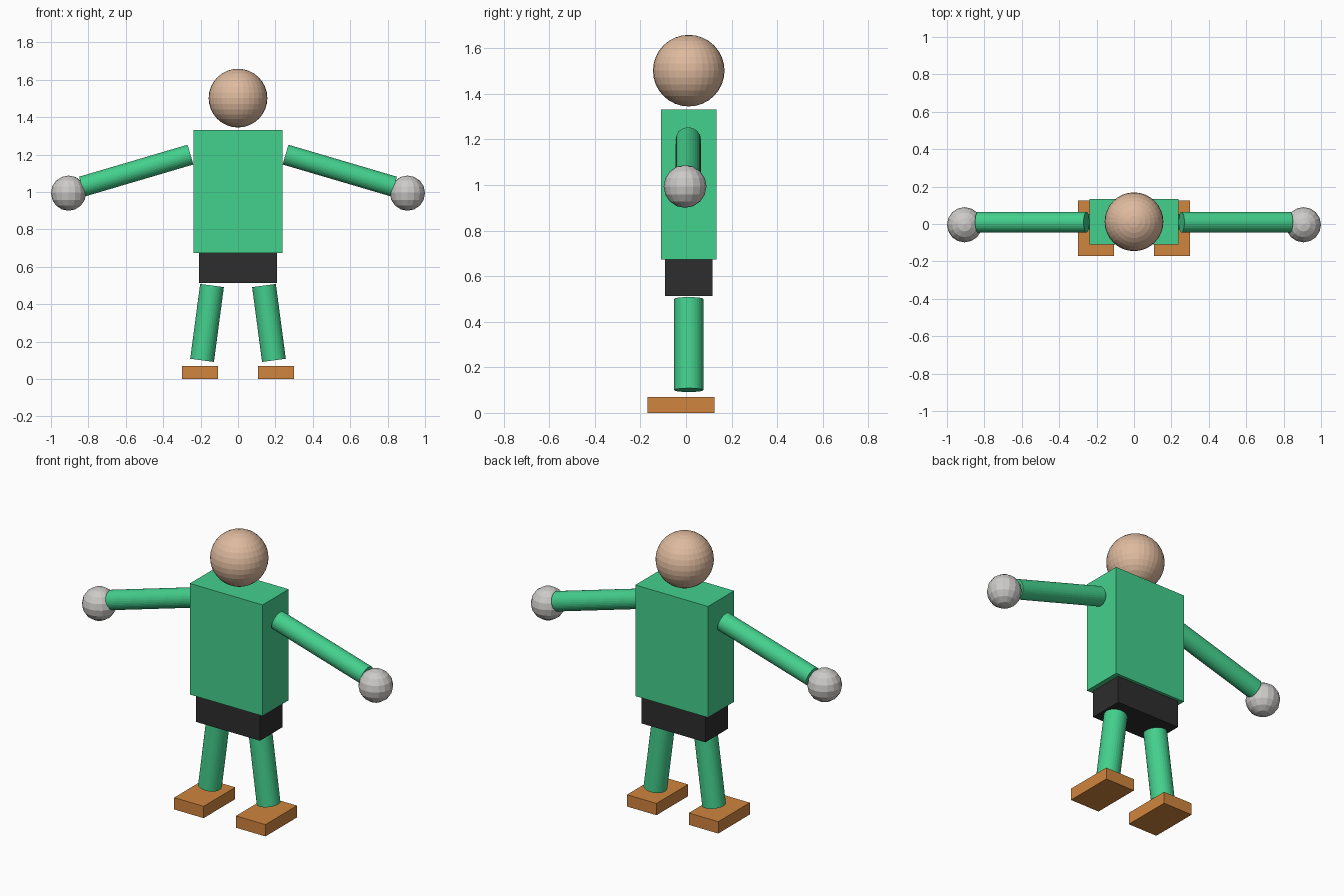
import bpy
from mathutils import Vector

cube = bpy.data.objects.get("Cube")
if cube:
    bpy.data.objects.remove(cube, do_unlink=True)


def material(name, rgb):
    """Flat material from display colour in 0-255, converted to linear."""
    col = [((c / 255 + 0.055) / 1.055) ** 2.4 for c in rgb] + [1.0]
    mat = bpy.data.materials.new(name)
    mat.use_nodes = True
    mat.diffuse_color = col
    mat.node_tree.nodes["Principled BSDF"].inputs["Base Color"].default_value = col
    return mat


green = material("green cloth", (68, 208, 141))
skin = material("tan skin", (222, 186, 158))
grey = material("light grey", (205, 203, 200))
black = material("charcoal", (45, 45, 45))
orange = material("orange leather", (208, 133, 62))


def finish(name, mat):
    obj = bpy.context.object
    obj.name = name
    obj.data.materials.append(mat)
    return obj


def box(name, low, high, mat):
    low, high = Vector(low), Vector(high)
    bpy.ops.mesh.primitive_cube_add(size=1, location=(low + high) / 2)
    bpy.context.object.scale = high - low
    return finish(name, mat)


def ball(name, center, radius, segments, mat):
    bpy.ops.mesh.primitive_uv_sphere_add(segments=segments, ring_count=segments // 2,
                                         radius=radius, location=center)
    return finish(name, mat)


def limb(name, start, end, radius, mat):
    start, end = Vector(start), Vector(end)
    axis = end - start
    bpy.ops.mesh.primitive_cylinder_add(vertices=32, radius=radius, depth=axis.length,
                                        location=(start + end) / 2)
    bpy.context.object.rotation_euler = axis.to_track_quat('Z', 'Y').to_euler()
    return finish(name, mat)


# Head and body
MID = 0.012
ball("head", (0, MID, 1.502), 0.157, 32, skin)
box("torso", (-0.238, -0.11, 0.674), (0.238, 0.134, 1.332), green)
box("shorts", (-0.209, -0.093, 0.513), (0.209, 0.117, 0.674), black)

# Arms, hands, legs and shoes on both sides
for side, s in (("left", 1), ("right", -1)):
    limb(side + "_arm", (s * 0.254, 0.01, 1.2), (s * 0.834, 0.01, 1.029), 0.055, green)
    ball(side + "_hand", (s * 0.906, -0.004, 0.994), 0.094, 16, grey)
    limb(side + "_leg", (s * 0.139, MID, 0.5), (s * 0.192, MID, 0.1), 0.064, green)
    box(side + "_shoe", (s * 0.106, -0.17, 0), (s * 0.299, 0.125, 0.07), orange)
